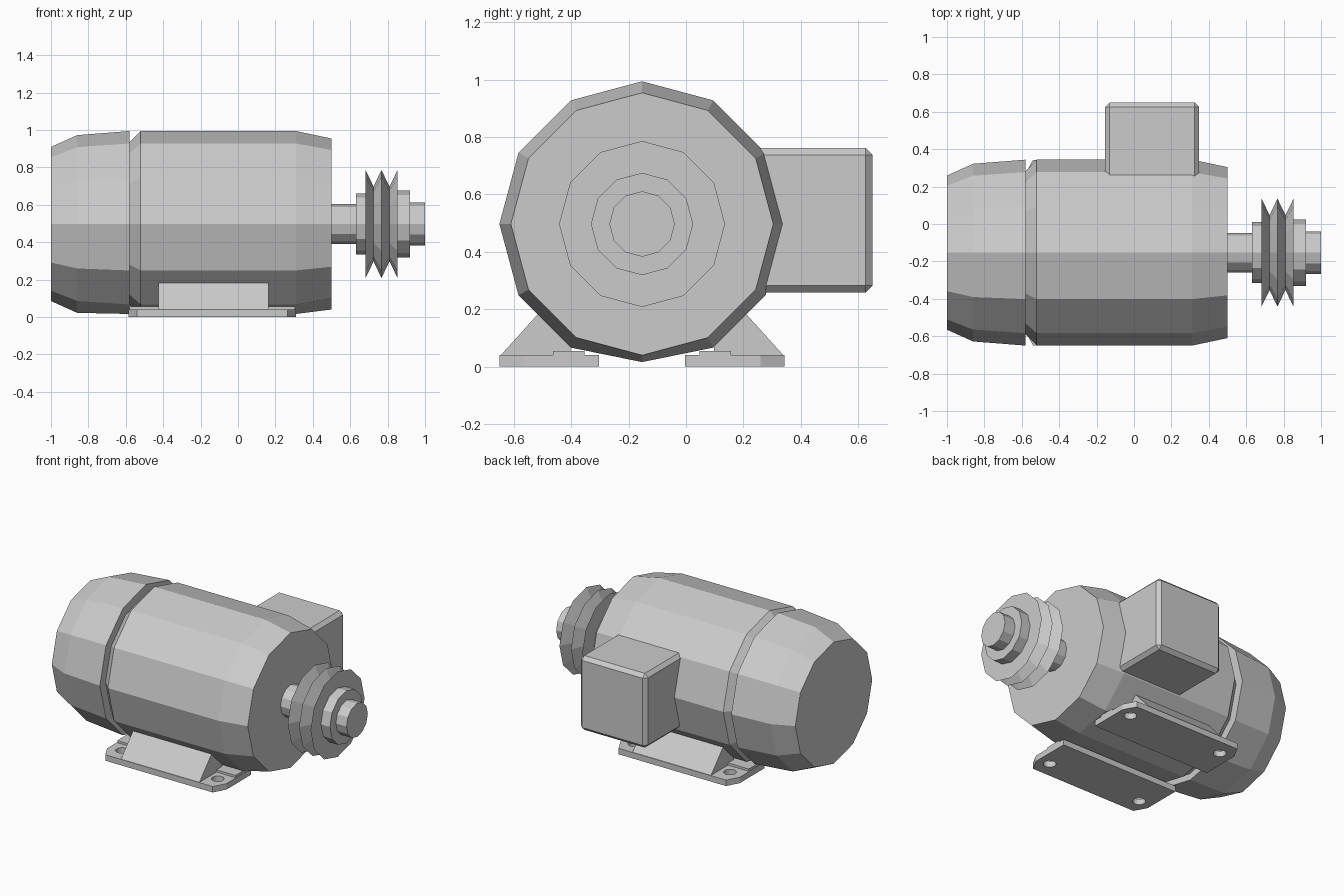
import bpy, bmesh, math
from mathutils import Vector

cube = bpy.data.objects.get("Cube")
if cube:
    bpy.data.objects.remove(cube, do_unlink=True)

CY, CZ = -0.153, 0.497   # motor axis
FLOOR = 0.016            # underside of the casing is flattened here

grey = bpy.data.materials.new("machine grey")
grey.use_nodes = True
colour = (0.6, 0.6, 0.6, 1)
grey.diffuse_color = colour
grey.node_tree.nodes["Principled BSDF"].inputs["Base Color"].default_value = colour


def finish(name, bm):
    bmesh.ops.recalc_face_normals(bm, faces=bm.faces)
    mesh = bpy.data.meshes.new(name)
    bm.to_mesh(mesh)
    bm.free()
    mesh.materials.append(grey)
    obj = bpy.data.objects.new(name, mesh)
    bpy.context.collection.objects.link(obj)
    return obj


def lathe(name, profile, sides=12):
    """Closed solid turned around the motor axis from (x, radius) pairs."""
    bm = bmesh.new()
    rings = []
    for x, r in profile:
        angles = [2 * math.pi * i / sides for i in range(sides)]
        rings.append([bm.verts.new((x, CY + r * math.sin(a),
                                    max(FLOOR, CZ + r * math.cos(a)))) for a in angles])
    for a, b in zip(rings, rings[1:]):
        for i in range(sides):
            j = (i + 1) % sides
            bm.faces.new((a[i], a[j], b[j], b[i]))
    bm.faces.new(rings[0])
    bm.faces.new(rings[-1])
    return finish(name, bm)


def prism(name, points, offset):
    """Flat outline swept along an offset vector."""
    bm = bmesh.new()
    face = bm.faces.new([bm.verts.new(p) for p in points])
    made = bmesh.ops.extrude_face_region(bm, geom=[face])["geom"]
    bmesh.ops.translate(bm, vec=Vector(offset),
                        verts=[v for v in made if isinstance(v, bmesh.types.BMVert)])
    return finish(name, bm)


# Casing, rear fan cover and drive parts
lathe("motor_casing", [(-0.62, 0.436), (-0.58, 0.436), (-0.52, 0.497),
                       (-0.5, 0.497), (0.31, 0.497), (0.5, 0.457)])
lathe("fan_cover", [(-1, 0.412), (-0.86, 0.475), (-0.58, 0.497)])
lathe("drive_shaft", [(0.48, 0.106), (0.64, 0.106)])
lathe("pulley", [(0.63, 0.163), (0.682, 0.163), (0.682, 0.289), (0.725, 0.2),
                 (0.767, 0.289), (0.81, 0.2), (0.853, 0.289), (0.853, 0.178),
                 (0.92, 0.178)])
lathe("shaft_end", [(0.91, 0.114), (1, 0.114)])

# Terminal box on the back, bevelled except where it enters the casing
bm = bmesh.new()
bmesh.ops.create_cube(bm, size=1)
for v in bm.verts:
    v.co = Vector((0.097 + 0.502 * v.co.x, 0.4 + 0.5 * v.co.y, 0.51 + 0.503 * v.co.z))
edges = [e for e in bm.edges if max(v.co.y for v in e.verts) > 0.5]
bmesh.ops.bevel(bm, geom=edges, offset=0.024, segments=1, affect='EDGES')
finish("terminal_box", bm)

# Mounting feet: plate with bolt holes, weld pad and sloped gusset on each side
X0, X1 = -0.585, 0.31
for side, label in ((-1, "front"), (1, "back")):
    def y(d):
        return CY + side * d

    plate = prism(label + "_foot_plate",
                  [(X0, y(0.15), 0), (X1, y(0.15), 0), (X1, y(0.413), 0),
                   (X1 - 0.045, y(0.496), 0), (X0 + 0.045, y(0.496), 0),
                   (X0, y(0.413), 0)], (0, 0, 0.04))
    for hx in (-0.492, 0.225):
        bm = bmesh.new()
        bmesh.ops.create_cone(bm, cap_ends=True, segments=16, radius1=0.04,
                              radius2=0.04, depth=0.2)
        bmesh.ops.translate(bm, vec=(hx, y(0.385), 0.02), verts=bm.verts)
        cutter = finish(label + "_bolt_hole_cutter", bm)
        cutter.hide_render = True
        cutter.hide_set(True)
        cut = plate.modifiers.new("bolt hole", 'BOOLEAN')
        cut.operation = 'DIFFERENCE'
        cut.solver = 'EXACT'
        cut.object = cutter

    prism(label + "_foot_pad",
          [(X0 + 0.005, y(0.2), 0.035), (X1 - 0.005, y(0.2), 0.035),
           (X1 - 0.005, y(0.31), 0.035), (X0 + 0.005, y(0.31), 0.035)], (0, 0, 0.02))
    prism(label + "_foot_gusset",
          [(-0.425, y(0.494), 0.038), (-0.425, y(0.25), 0.308),
           (-0.425, y(0.25), 0.038)], (0.588, 0, 0))
